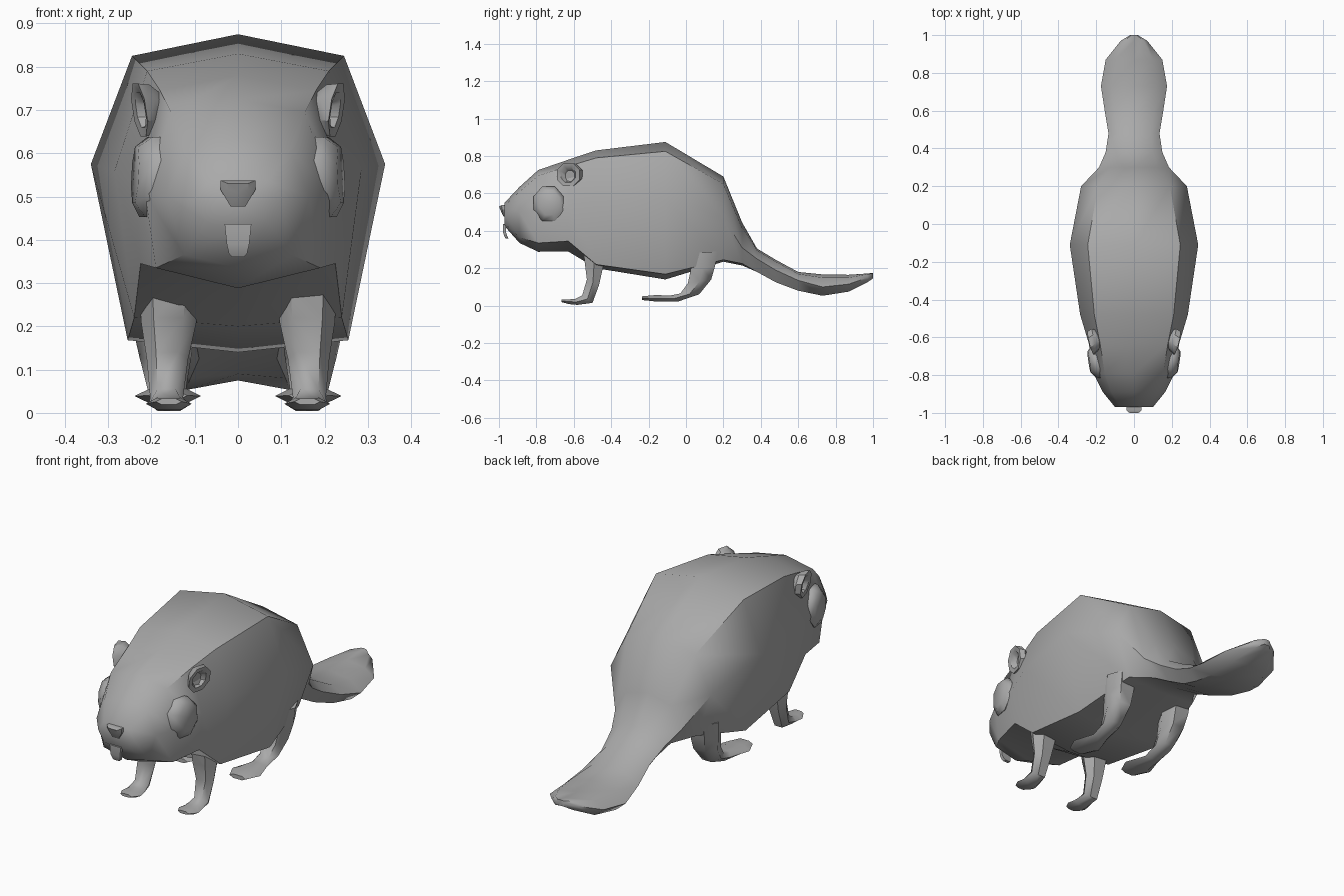
import bpy, bmesh, math
from mathutils import Vector

fur = bpy.data.materials.new("grey fur")
fur.diffuse_color = (0.4, 0.4, 0.4, 1)


def loft(name, rings, angle=50, sides=(1,)):
    """Skin closed rings of points, cap both ends; sides=(1,-1) adds the mirrored copy."""
    bm = bmesh.new()
    for s in sides:
        rows = [[bm.verts.new((p[0] * s, p[1], p[2])) for p in r] for r in rings]
        n = len(rows[0])
        for a, b in zip(rows, rows[1:]):
            for i in range(n):
                bm.faces.new((a[i], a[(i + 1) % n], b[(i + 1) % n], b[i]))
        for row in (rows[0], rows[-1]):
            c = bm.verts.new(sum((v.co for v in row), Vector()) / n)
            for i in range(n):
                bm.faces.new((row[i], row[(i + 1) % n], c))
    bmesh.ops.recalc_face_normals(bm, faces=bm.faces)
    me = bpy.data.meshes.new(name)
    bm.to_mesh(me)
    bm.free()
    me.materials.append(fur)
    ob = bpy.data.objects.new(name, me)
    bpy.context.collection.objects.link(ob)
    bpy.ops.object.select_all(action='DESELECT')
    ob.select_set(True)
    bpy.context.view_layer.objects.active = ob
    bpy.ops.object.shade_smooth_by_angle(angle=math.radians(angle))
    return ob


def section(y, w, zm, top, ut, uw, bot, lb, lw):
    """Eight-point cross-section: top, shoulder, side, lower corner, bottom."""
    half = [(uw, ut), (w, zm), (lw, lb)]
    return ([(0, y, top)] + [(x, y, z) for x, z in half] + [(0, y, bot)]
            + [(-x, y, z) for x, z in reversed(half)])


# Body, head and tail: y, side x/z, top z, shoulder z/x, bottom z, lower corner z/x
body = [
    (-0.97, 0.10, 0.49, 0.55, 0.535, 0.07, 0.425, 0.44, 0.07),
    (-0.89, 0.165, 0.50, 0.635, 0.61, 0.12, 0.335, 0.365, 0.125),
    (-0.79, 0.215, 0.51, 0.725, 0.695, 0.155, 0.288, 0.335, 0.19),
    (-0.63, 0.24, 0.53, 0.78, 0.745, 0.18, 0.29, 0.345, 0.225),
    (-0.48, 0.285, 0.56, 0.83, 0.79, 0.21, 0.20, 0.22, 0.24),
    (-0.11, 0.34, 0.575, 0.875, 0.825, 0.245, 0.14, 0.168, 0.255),
    (0.20, 0.28, 0.47, 0.69, 0.65, 0.19, 0.235, 0.245, 0.20),
    (0.30, 0.185, 0.31, 0.445, 0.415, 0.125, 0.215, 0.225, 0.125),
    (0.38, 0.15, 0.25, 0.305, 0.295, 0.10, 0.18, 0.18, 0.10),
    (0.48, 0.135, 0.19, 0.245, 0.235, 0.09, 0.135, 0.125, 0.09),
    (0.60, 0.155, 0.135, 0.18, 0.17, 0.105, 0.09, 0.08, 0.11),
    (0.73, 0.175, 0.10, 0.167, 0.15, 0.12, 0.075, 0.053, 0.12),
    (0.87, 0.15, 0.115, 0.165, 0.15, 0.10, 0.09, 0.075, 0.10),
    (0.97, 0.07, 0.15, 0.172, 0.168, 0.05, 0.13, 0.125, 0.05),
    (1.00, 0.02, 0.16, 0.175, 0.173, 0.015, 0.145, 0.145, 0.015),
]
loft("body", [section(*r) for r in body])


def limb(name, path):
    """Six-sided limb: each step has front-edge y,z, back-edge y,z, centre x, half width."""
    rings = []
    for fy, fz, by, bz, cx, w in path:
        ring = []
        for t, k in ((0, .55), (.5, 1), (1, .55), (1, -.55), (.5, -1), (0, -.55)):
            ring.append((cx + k * w, fy + (by - fy) * t, fz + (bz - fz) * t))
        rings.append(ring)
    return loft(name, rings, 55, (1, -1))


# Legs, running from inside the body to the toes
limb("front_legs", [
    (-0.55, 0.30, -0.43, 0.27, 0.16, 0.068),
    (-0.54, 0.22, -0.445, 0.20, 0.16, 0.064),
    (-0.53, 0.14, -0.465, 0.11, 0.163, 0.048),
    (-0.555, 0.055, -0.50, 0.015, 0.165, 0.038),
    (-0.59, 0.037, -0.58, 0.004, 0.16, 0.046),
    (-0.62, 0.034, -0.625, 0.008, 0.16, 0.053),
    (-0.665, 0.033, -0.665, 0.019, 0.16, 0.03),
])
limb("hind_legs", [
    (0.03, 0.28, 0.17, 0.29, 0.175, 0.075),
    (0.025, 0.19, 0.155, 0.21, 0.172, 0.072),
    (0.01, 0.12, 0.135, 0.14, 0.168, 0.06),
    (-0.03, 0.065, 0.07, 0.06, 0.165, 0.046),
    (-0.08, 0.055, -0.04, 0.023, 0.163, 0.042),
    (-0.17, 0.056, -0.16, 0.022, 0.162, 0.077),
    (-0.235, 0.05, -0.235, 0.03, 0.162, 0.045),
])


def disc(cx, cy, cz, ry, rz, n, slope_y, slope_z):
    """Flat ring facing sideways, tilted by the slopes."""
    pts = []
    for i in range(n):
        a = 2 * math.pi * (i + .5) / n
        dy, dz = ry * math.cos(a), rz * math.sin(a)
        pts.append((cx + slope_y * dy + slope_z * dz, cy + dy, cz + dz))
    return pts


# Cheek pads
loft("cheeks", [disc(0.175, -0.735, 0.545, 0.085, 0.10, 8, 0.2, -0.1),
                disc(0.212, -0.735, 0.545, 0.088, 0.10, 8, 0.2, -0.1),
                disc(0.238, -0.73, 0.55, 0.058, 0.07, 8, 0.15, -0.05)],
     55, (1, -1))

# Cupped ears
loft("ears", [disc(0.175, -0.60, 0.69, 0.035, 0.04, 8, 0.2, -0.2),
              disc(0.205, -0.61, 0.70, 0.06, 0.063, 8, 0.3, 0.1),
              disc(0.228, -0.63, 0.70, 0.066, 0.066, 8, 0.25, 0.15),
              disc(0.225, -0.63, 0.70, 0.042, 0.044, 8, 0.25, 0.15),
              disc(0.203, -0.62, 0.695, 0.026, 0.03, 8, 0.25, 0.15)],
     40, (1, -1))

# Nose
shape = [(-.04, .537), (.04, .537), (.04, .515), (.017, .477), (-.017, .477), (-.04, .515)]
loft("nose", [[(x, -0.95, z) for x, z in shape],
              [(x, -0.975 - max(0, z - .477) * .2, z) for x, z in shape],
              [(x * .6, -0.982 - max(0, z - .477) * .3, .515 + (z - .515) * .7)
               for x, z in shape]], 30)

# Front teeth
loft("teeth", [[(-w, y, z), (w, y, z), (w, y + .016, z), (-w, y + .016, z)]
               for w, y, z in ((.031, -.978, .436), (.026, -.978, .39),
                               (.021, -.97, .368), (.014, -.966, .36))], 30)
